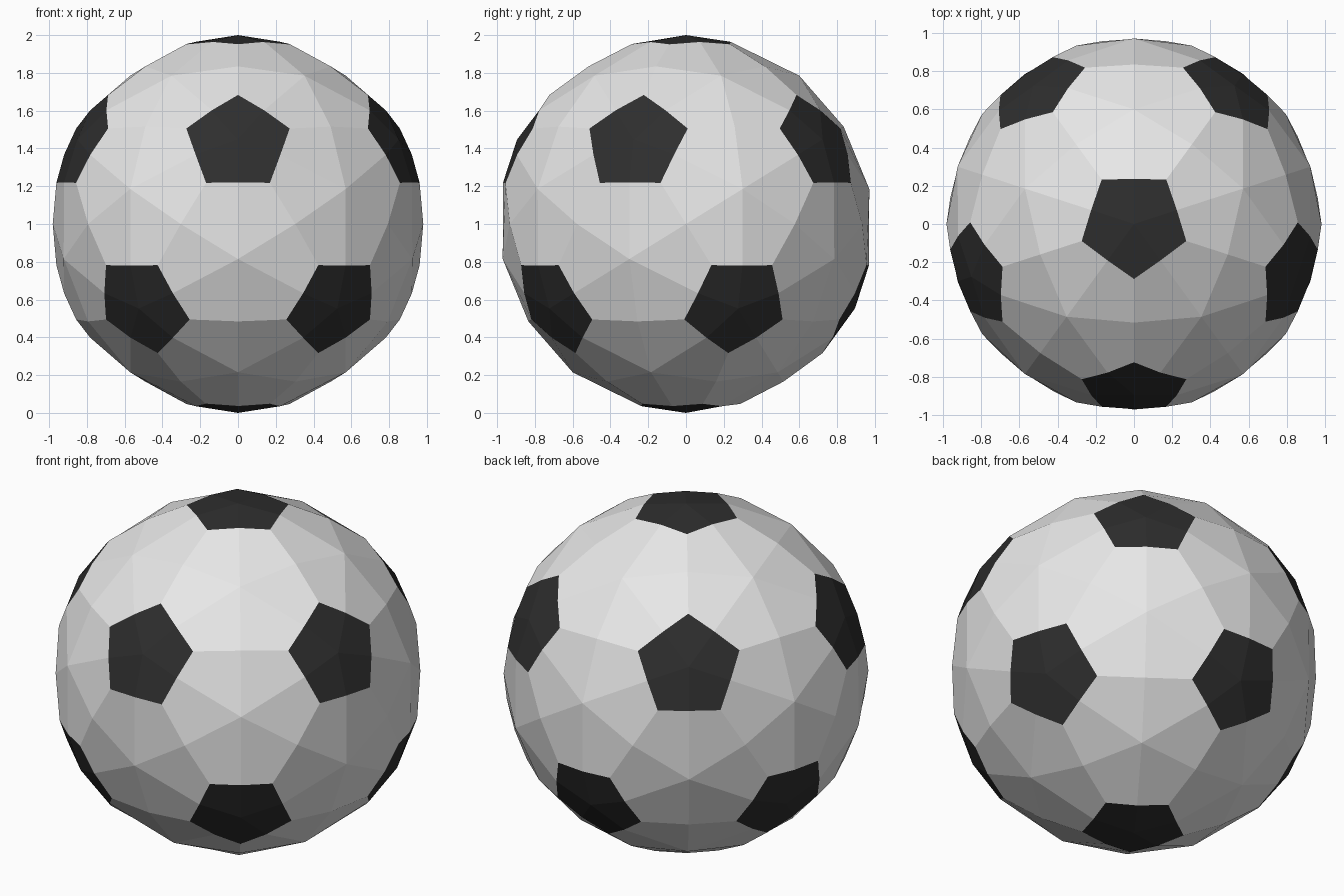
import bpy, bmesh, math
from mathutils import Matrix, Vector

if "Cube" in bpy.data.objects:
    bpy.data.objects.remove(bpy.data.objects["Cube"])

THETA = math.radians(16.8)      # angle from a pentagon's centre to its corners
R_PENT, R_CORNER, R_PEDGE, R_HEX, R_MID = 1.0, 0.995, 0.993, 0.988, 0.981


def material(name, value):
    m = bpy.data.materials.new(name)
    m.diffuse_color = (value, value, value, 1)
    m.use_nodes = True
    m.node_tree.nodes["Principled BSDF"].inputs["Base Color"].default_value = m.diffuse_color
    return m


# Guide icosahedron: one vertex per pentagon, one face per hexagon
guide = bmesh.new()
bmesh.ops.create_icosphere(guide, subdivisions=1, radius=1.0)
bmesh.ops.rotate(guide, verts=guide.verts, cent=(0, 0, 0),
                 matrix=Matrix.Rotation(math.radians(-18), 3, 'Z'))


def corner(a, b):
    """Pentagon corner on the way from a to b."""
    p, q = a.co.normalized(), b.co.normalized()
    side = (q - p * p.dot(q)).normalized()
    return (p * math.cos(THETA) + side * math.sin(THETA)) * R_CORNER


def pent_edge(f, a):
    """Middle of the pentagon edge around vertex a inside face f."""
    b, c = [v for v in f.verts if v != a]
    return (corner(a, b) + corner(a, c)).normalized() * R_PEDGE


def mid(a, b):
    return (a.co + b.co).normalized() * R_MID


# Collect the quads of the hexagons and pentagons
hex_quads, pent_quads = [], []
for f in guide.faces:
    centre = f.calc_center_median().normalized() * R_HEX
    for a in f.verts:
        for b in f.verts:
            if a != b:
                hex_quads.append([centre, mid(a, b), corner(a, b), pent_edge(f, a)])
for e in guide.edges:
    f1, f2 = e.link_faces
    for a in e.verts:
        pent_quads.append([a.co.normalized() * R_PENT, pent_edge(f1, a),
                           corner(a, e.other_vert(a)), pent_edge(f2, a)])


def build(name, quads, mat):
    bm = bmesh.new()
    for q in quads:
        n = (q[2] - q[0]).cross(q[3] - q[1])
        if n.dot(q[0]) < 0:             # keep every face pointing outward
            q = q[::-1]
        bm.faces.new([bm.verts.new(p + Vector((0, 0, 1))) for p in q])
    bmesh.ops.remove_doubles(bm, verts=bm.verts, dist=0.001)
    mesh = bpy.data.meshes.new(name)
    bm.to_mesh(mesh)
    bm.free()
    mesh.materials.append(mat)
    bpy.context.collection.objects.link(bpy.data.objects.new(name, mesh))


# Ball surface: light hexagon panels and dark pentagon patches
build("hexagon_panels", hex_quads, material("white", 0.8))
build("pentagon_patches", pent_quads, material("black", 0.027))
guide.free()
